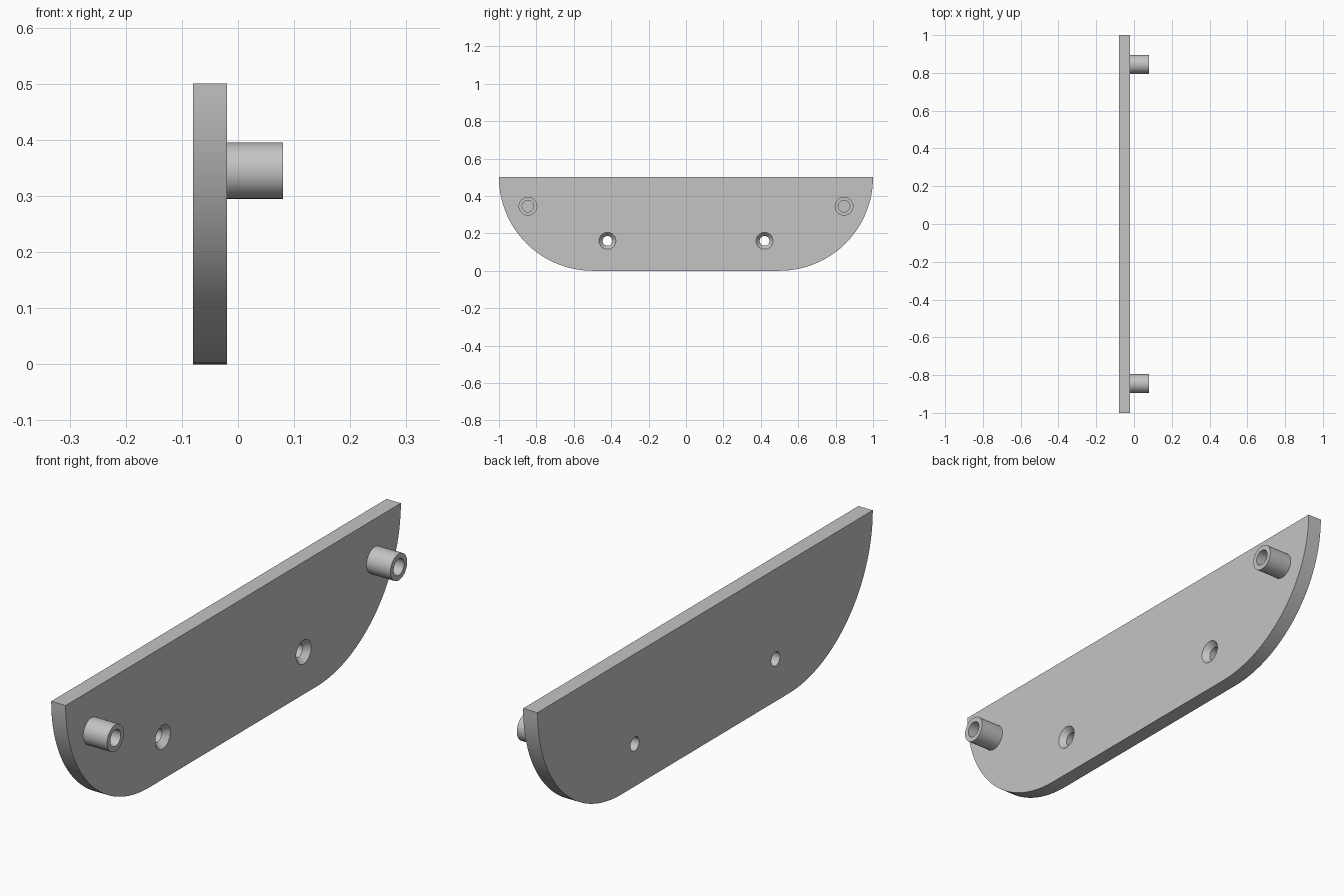
import bpy, bmesh
from math import sin, cos, pi, radians

cube = bpy.data.objects.get("Cube")
if cube:
    bpy.data.objects.remove(cube, do_unlink=True)

BACK, FACE, TIP = -0.08, -0.02, 0.08   # x of plate back, plate face, peg ends
HEIGHT, RADIUS = 0.5, 0.5              # plate height and corner radius

grey = bpy.data.materials.new("light grey")
grey.use_nodes = True
colour = (0.55, 0.55, 0.55, 1)
grey.diffuse_color = colour
grey.node_tree.nodes["Principled BSDF"].inputs["Base Color"].default_value = colour


def finish(bm, name):
    bmesh.ops.recalc_face_normals(bm, faces=bm.faces)
    mesh = bpy.data.meshes.new(name)
    bm.to_mesh(mesh)
    bm.free()
    mesh.materials.append(grey)
    obj = bpy.data.objects.new(name, mesh)
    bpy.context.collection.objects.link(obj)
    return obj


def lathe(name, profile, y, z, closed=False, steps=48):
    """Revolve (x, radius) points around an axis parallel to x."""
    bm = bmesh.new()
    rings = [[bm.verts.new((x, y + r * cos(2 * pi * i / steps), z + r * sin(2 * pi * i / steps)))
              for i in range(steps)] for x, r in profile]
    pairs = list(zip(rings, rings[1:]))
    if closed:
        pairs.append((rings[-1], rings[0]))
    else:
        bm.faces.new(rings[0])
        bm.faces.new(rings[-1])
    for a, b in pairs:
        for i in range(steps):
            j = (i + 1) % steps
            bm.faces.new((a[i], a[j], b[j], b[i]))
    return finish(bm, name)


def smooth(obj):
    bpy.ops.object.select_all(action='DESELECT')
    obj.select_set(True)
    bpy.context.view_layer.objects.active = obj
    bpy.ops.object.shade_smooth_by_angle(angle=radians(30))


# Plate: straight top, two quarter-round lower corners
bm = bmesh.new()
arc = [(0.5 + RADIUS * sin(a), HEIGHT - RADIUS * cos(a))
       for a in (pi / 2 * i / 32 for i in range(33))]
outline = arc + [(-y, z) for y, z in reversed(arc)]
face = bm.faces.new([bm.verts.new((BACK, y, z)) for y, z in outline])
out = bmesh.ops.extrude_face_region(bm, geom=[face])
bmesh.ops.translate(bm, vec=(FACE - BACK, 0, 0),
                    verts=[v for v in out["geom"] if isinstance(v, bmesh.types.BMVert)])
plate = finish(bm, "plate")

# Countersunk screw holes, widening towards the peg side
bpy.context.view_layer.objects.active = plate
for side in (-1, 1):
    cutter = lathe("screw_hole_cutter",
                   [(BACK - 0.02, 0.026), (FACE - 0.022, 0.026), (FACE, 0.045), (FACE + 0.02, 0.045)],
                   side * 0.42, 0.16)
    cutter.hide_render = True
    cut = plate.modifiers.new("screw hole", 'BOOLEAN')
    cut.object = cutter
    cut.solver = 'EXACT'
    bpy.ops.object.modifier_apply(modifier=cut.name)
    bpy.data.objects.remove(cutter, do_unlink=True)
smooth(plate)

# Hollow pegs near the two ends
for side, label in ((-1, "front"), (1, "back")):
    peg = lathe(label + "_peg",
                [(FACE - 0.01, 0.05), (TIP, 0.05), (TIP, 0.031), (FACE - 0.01, 0.031)],
                side * 0.845, 0.345, closed=True)
    smooth(peg)
